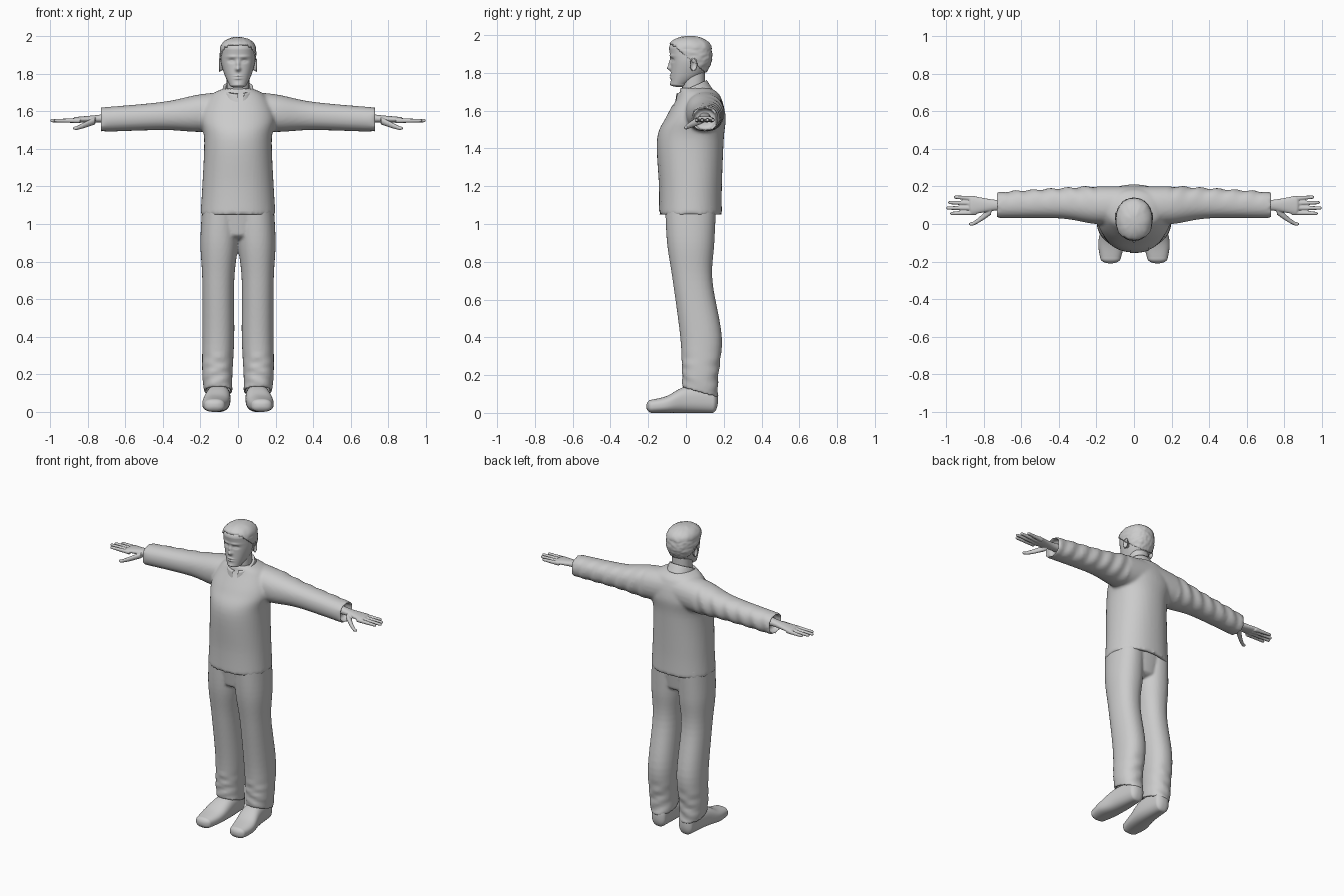
import bpy, bmesh, math
from mathutils import Vector, noise

cube = bpy.data.objects.get("Cube")
if cube:
    bpy.data.objects.remove(cube)

shade = 0.6
grey = bpy.data.materials.new("plain grey")
grey.use_nodes = True
grey.diffuse_color = (shade, shade, shade, 1)
grey.node_tree.nodes["Principled BSDF"].inputs["Base Color"].default_value = grey.diffuse_color


def spline(a, b, c, d, t):
    """Smooth interpolation between neighbouring profile values."""
    return b + t / 2 * (c - a + t * (2 * a - 5 * b + 4 * c - d + t * (3 * (b - c) + d - a)))


def scaled(ring, factor, shift):
    """Copy of a ring, shrunk about its centre and moved along the axis."""
    pos, a0, a1, b0, b1 = ring
    ma, mb = (a0 + a1) / 2, (b0 + b1) / 2
    ha, hb = (a1 - a0) / 2 * factor, (b1 - b0) / 2 * factor
    return pos + shift, ma - ha, ma + ha, mb - hb, mb + hb


def cap(ring, depth, side):
    """Rounded end for a positive depth, recessed opening for a negative one."""
    if depth < 0:
        return [scaled(ring, .85, 0), scaled(ring, .8, side * depth)]
    angles = [k * math.pi / 16 for k in range(1, 8)]
    return [scaled(ring, math.cos(a), side * depth * math.sin(a)) for a in angles if depth]


def loft(bm, rings, axis="z", start=0, end=0, sides=48, steps=6, power=2.2):
    """Skin over rings given as a position and the bounds of a rounded cross-section."""
    padded = [rings[0], *rings, rings[-1]]
    dense = []
    for four in zip(padded, padded[1:], padded[2:], padded[3:]):
        dense += [[spline(*v, k / steps) for v in zip(*four)] for k in range(steps)]
    dense.append(rings[-1])
    dense = cap(dense[0], start, -1)[::-1] + dense + cap(dense[-1], end, 1)
    main = "xyz".index(axis)
    ia, ib = [i for i in range(3) if i != main]
    loops = []
    for pos, a0, a1, b0, b1 in dense:
        loop = []
        for k in range(sides):
            ca, sa = math.cos(math.tau * k / sides), math.sin(math.tau * k / sides)
            u = math.copysign(abs(ca) ** (2 / power), ca)
            v = math.copysign(abs(sa) ** (2 / power), sa)
            co = Vector()
            co[main] = pos
            co[ia] = (a0 + a1 + u * (a1 - a0)) / 2
            co[ib] = (b0 + b1 + v * (b1 - b0)) / 2
            loop.append(bm.verts.new(co))
        loops.append(loop)
    for low, high in zip(loops, loops[1:]):
        for k in range(sides):
            bm.faces.new((low[k - 1], low[k], high[k], high[k - 1]))
    bm.faces.new(loops[0])
    bm.faces.new(loops[-1])


def centred(rows):
    """Rings centred on the body, given as height, half width, front and back."""
    return [(z, -half, half, front, back) for z, half, front, back in rows]


def mirror_copy(bm):
    """Add the opposite side of everything built so far."""
    copy = bmesh.ops.duplicate(bm, geom=bm.verts[:] + bm.edges[:] + bm.faces[:])
    for item in copy["geom"]:
        if isinstance(item, bmesh.types.BMVert):
            item.co.x *= -1


def finish(bm, name, voxel=0, smooth=2):
    """Make the object; a voxel size melts its pieces into one soft skin."""
    bmesh.ops.recalc_face_normals(bm, faces=bm.faces)
    mesh = bpy.data.meshes.new(name)
    bm.to_mesh(mesh)
    bm.free()
    mesh.materials.append(grey)
    mesh.shade_smooth()
    ob = bpy.data.objects.new(name, mesh)
    bpy.context.collection.objects.link(ob)
    if voxel:
        blend = ob.modifiers.new("blend", 'REMESH')
        blend.mode, blend.voxel_size, blend.use_smooth_shade = 'VOXEL', voxel, True
        soften = ob.modifiers.new("soften", 'SMOOTH')
        soften.factor, soften.iterations = .5, smooth
    return ob


# Jacket: sleeves with soft folds along the back, then the torso
bm = bmesh.new()
loft(bm, [(0, 0, .2, 1.5, 1.71), (.2, 0, .2, 1.49, 1.69), (.4, .03, .19, 1.5, 1.65),
          (.73, .03, .17, 1.49, 1.62)], axis="x", end=-.04, steps=16)
for v in bm.verts:
    x, y, z = v.co
    if y > .1 and .2 < x < .7:
        v.co.y += .005 * math.sin(70 * x + 25 * z)
mirror_copy(bm)
loft(bm, centred([(1.05, .2, -.14, .19), (1.2, .19, -.14, .19), (1.45, .18, -.15, .2),
                  (1.57, .2, -.1, .21), (1.68, .15, -.04, .18), (1.72, .08, -.03, .13)]), start=-.03)
jacket = finish(bm, "jacket", voxel=.01, smooth=3)

# Overlapping front flap hugging the jacket
bm = bmesh.new()
bmesh.ops.create_grid(bm, x_segments=10, y_segments=50, size=.5)
for v in bm.verts:
    v.co = Vector((.03 + v.co.x * .1, -.4, 1.35 + v.co.y * .56))
flap = finish(bm, "jacket_flap")
hug = flap.modifiers.new("hug", 'SHRINKWRAP')
hug.target, hug.wrap_method, hug.offset = jacket, 'PROJECT', .003
hug.use_project_y = True

# Standing collar, higher at the nape, with a notch at the front
bm = bmesh.new()
loft(bm, centred([(1.67, .09, -.06, .14), (1.73, .08, -.05, .11)]), end=-.05, sides=64)
notch = []
for f in bm.faces:
    middle = f.calc_center_median()
    if middle.y < 0 < middle.x < .03:
        notch.append(f)
bmesh.ops.delete(bm, geom=notch, context='FACES')
for v in bm.verts:
    v.co.z += (v.co.y - .04) * .45
finish(bm, "collar")

# Trousers: legs with slanted, gathered hems, joined by the hips
bm = bmesh.new()
loft(bm, [(.11, .03, .18, -.02, .17), (.2, .03, .19, -.02, .17), (.4, .02, .19, -.03, .19),
          (.7, .02, .19, -.07, .14), (.9, 0, .2, -.1, .15), (1.1, 0, .19, -.11, .16)], start=-.04)
for v in bm.verts:
    x, y, z = v.co
    if z < .3:
        v.co.y += .003 * math.sin(90 * z + 40 * x)
        v.co.z += (.3 - z) * 1.5 * (.07 - y)
mirror_copy(bm)
loft(bm, centred([(.95, .14, -.09, .14), (1.1, .19, -.11, .16)]), start=.04)
finish(bm, "trousers", voxel=.008)

# Shoes
bm = bmesh.new()
loft(bm, [(-.18, .07, .18, 0, .07), (-.1, .05, .19, 0, .09), (0, .04, .17, 0, .14),
          (.14, .05, .15, 0, .14)], axis="y", start=.03, end=.03, power=2.5)
mirror_copy(bm)
finish(bm, "shoes")

# Hands: palm, thumb and four fingers of different reach
bm = bmesh.new()
loft(bm, [(.68, .07, .13, 1.54, 1.59), (.75, .07, .13, 1.54, 1.58), (.86, .05, .15, 1.54, 1.57)],
     axis="x", end=.02)
loft(bm, [(.76, .05, .1, 1.53, 1.57), (.82, .01, .04, 1.51, 1.54), (.86, -.01, .01, 1.5, 1.52)],
     axis="x", end=.02)
for i, tip in enumerate((.98, 1, .99, .96)):
    y, z = .06 + .025 * i, 1.55
    spread = .004 * (i - 1)
    rows = [(x, y + s - r, y + s + r, z - r, z + r)
            for x, s, r in ((.84, 0, .013), (tip - .01, spread, .009))]
    loft(bm, rows, axis="x", end=.01, sides=16)
mirror_copy(bm)
finish(bm, "hands", voxel=.004)

# Neck
bm = bmesh.new()
loft(bm, centred([(1.6, .06, -.02, .1), (1.82, .06, -.02, .1)]))
finish(bm, "neck")

# Head, with facial features pushed into the front
skull = [(1.74, .045, -.08, .01), (1.79, .07, -.08, .09), (1.86, .09, -.08, .13), (1.93, .09, -.09, .13)]
features = {  # sideways place, height, width, tallness, push
    "nose": (0, 1.825, .013, .012, -.02),
    "nose_bridge": (0, 1.85, .01, .02, -.012),
    "eye_socket": (.034, 1.868, .018, .01, .01),
    "eyelid": (.034, 1.866, .01, .005, -.005),
    "brow": (.03, 1.89, .03, .008, -.005),
    "upper_lip": (0, 1.788, .02, .005, -.007),
    "lower_lip": (0, 1.774, .02, .005, -.007),
    "chin": (0, 1.74, .02, .012, -.005),
}
bm = bmesh.new()
loft(bm, centred(skull), start=.015, end=.06, sides=120, steps=20)
for v in bm.verts:
    x, y, z = v.co
    if y < 0:
        for place, height, width, tall, push in features.values():
            v.co.y += push * math.exp(-((abs(x) - place) / width) ** 2 - ((z - height) / tall) ** 2)
finish(bm, "head")

# Ears: a rounded rim with a hollow
bm = bmesh.new()
loft(bm, [(.08, .03, .05, 1.82, 1.87), (.1, .02, .06, 1.81, 1.88)], axis="x", end=-.01, sides=24)
mirror_copy(bm)
finish(bm, "ears")

# Short hair: a tufted cap trimmed along a sloping hairline
bm = bmesh.new()
grow = .006
loft(bm, centred([(z, half + grow, front - grow, back + grow) for z, half, front, back in skull]),
     end=.06 + grow, sides=96, steps=16)
bare = []
for f in bm.faces:
    middle = f.calc_center_median()
    if middle.z < 1.89 - .85 * middle.y:
        bare.append(f)
bmesh.ops.delete(bm, geom=bare, context='FACES')
bmesh.ops.recalc_face_normals(bm, faces=bm.faces)
bm.normal_update()
for v in bm.verts:
    v.co += v.normal * .003 * noise.noise(Vector((v.co.x * 60, v.co.y * 25, v.co.z * 60)))
hair = finish(bm, "hair")
thick = hair.modifiers.new("thickness", 'SOLIDIFY')
thick.thickness, thick.offset = .01, -1
